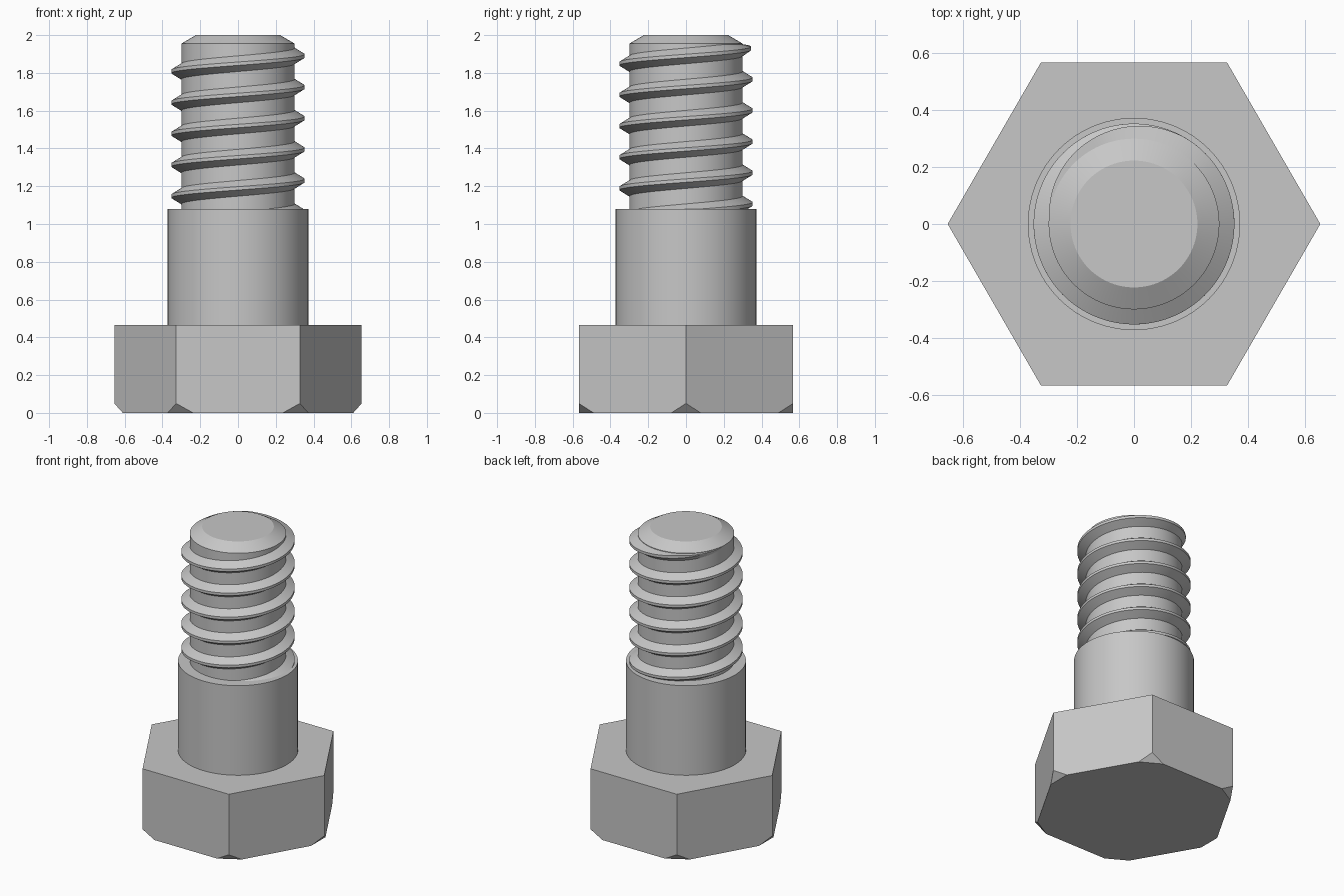
import bpy, bmesh, math
from mathutils import Vector

default = bpy.data.objects.get("Cube")
if default:
    bpy.data.objects.remove(default, do_unlink=True)

steel = bpy.data.materials.new("grey steel")
steel.use_nodes = True
GREY = (0.57, 0.57, 0.57, 1)
steel.diffuse_color = GREY
steel.node_tree.nodes["Principled BSDF"].inputs["Base Color"].default_value = GREY

SEGMENTS = 96


def finish(name, bm, smooth):
    """Turn a bmesh into a named object with sharp edges kept."""
    bmesh.ops.recalc_face_normals(bm, faces=bm.faces)
    for face in bm.faces:
        face.smooth = smooth
    mesh = bpy.data.meshes.new(name)
    bm.to_mesh(mesh)
    bm.free()
    mesh.materials.append(steel)
    if smooth:
        mesh.set_sharp_from_angle(angle=math.radians(25))
    obj = bpy.data.objects.new(name, mesh)
    bpy.context.collection.objects.link(obj)
    return obj


def polar(radius, angle, z):
    return Vector((radius * math.cos(angle), radius * math.sin(angle), z))


# Hexagonal head, with a flat chamfer on each lower corner
HEAD_RADIUS, HEAD_TOP = 0.655, 0.465
CHAMFER_HEIGHT, CHAMFER_DEPTH = 0.05, 0.045
bm = bmesh.new()
bmesh.ops.create_cone(bm, cap_ends=True, segments=6, radius1=HEAD_RADIUS,
                      radius2=HEAD_RADIUS, depth=HEAD_TOP)
bmesh.ops.translate(bm, verts=bm.verts, vec=(0, 0, HEAD_TOP / 2))
# Make sure one corner points along +x
corner = bm.verts[:][0].co
turn = -math.atan2(corner.y, corner.x)
for v in bm.verts:
    v.co = polar(HEAD_RADIUS, math.atan2(v.co.y, v.co.x) + turn, v.co.z)
for i in range(6):
    angle = i * math.pi / 3
    normal = polar(CHAMFER_HEIGHT, angle, -CHAMFER_DEPTH)
    cut = bmesh.ops.bisect_plane(
        bm, geom=bm.verts[:] + bm.edges[:] + bm.faces[:],
        plane_co=polar(HEAD_RADIUS, angle, CHAMFER_HEIGHT),
        plane_no=normal.normalized(), clear_outer=True, dist=1e-5)
    bmesh.ops.holes_fill(bm, edges=[e for e in bm.edges if e.is_boundary], sides=0)
finish("hex_head", bm, False)

# Plain shank, thread core and chamfered tip, turned from one profile
CORE_RADIUS, TIP_START = 0.30, 1.955
bm = bmesh.new()
profile = [(0.373, HEAD_TOP - 0.005), (0.373, 1.08), (CORE_RADIUS, 1.08),
           (CORE_RADIUS, TIP_START), (0.223, 2.0)]
rings = [[bm.verts.new(polar(r, math.tau * i / SEGMENTS, z)) for i in range(SEGMENTS)]
         for r, z in profile]
for low, high in zip(rings, rings[1:]):
    for i in range(SEGMENTS):
        j = (i + 1) % SEGMENTS
        bm.faces.new((low[i], low[j], high[j], high[i]))
bm.faces.new(rings[-1])
finish("shank_and_core", bm, True)

# Right-handed thread ridge that fades into the core near the tip
PITCH, FIRST_CREST = 0.165, 1.065
CREST_RADIUS, ROOT_RADIUS = 0.353, 0.296
HALF_BASE, HALF_CREST = 0.044, 0.009
START, FADE, END = -0.2, 5.15, 5.5
bm = bmesh.new()
steps = round((END - START) * SEGMENTS)
sections = []
for i in range(steps + 1):
    turns = START + (END - START) * i / steps
    height = 1 - max(0, (turns - FADE) / (END - FADE)) ** 1.5
    z = FIRST_CREST + PITCH * turns
    crest = ROOT_RADIUS + (CREST_RADIUS - ROOT_RADIUS) * height
    points = [(ROOT_RADIUS, -HALF_BASE), (crest, -HALF_CREST),
              (crest, HALF_CREST), (ROOT_RADIUS, HALF_BASE)]
    sections.append([bm.verts.new(polar(r, math.tau * turns, min(z + dz, TIP_START - 0.003)))
                     for r, dz in points])
for a, b in zip(sections, sections[1:]):
    for k in range(3):
        bm.faces.new((a[k], b[k], b[k + 1], a[k + 1]))
bm.faces.new(sections[0])
finish("thread_ridge", bm, True)
